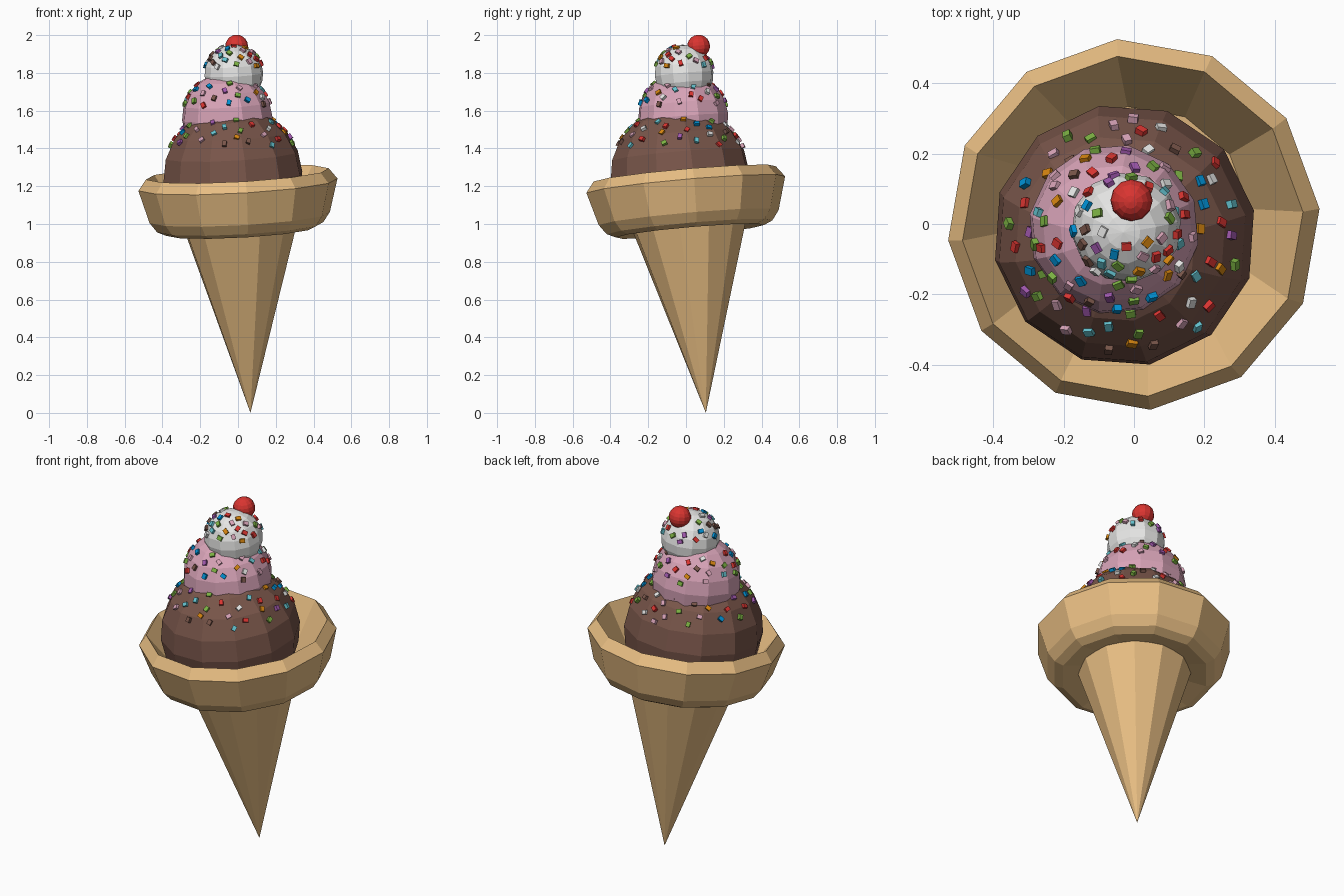
import bpy, bmesh, math, random
from mathutils import Vector, Matrix

if "Cube" in bpy.data.objects:
    bpy.data.objects.remove(bpy.data.objects["Cube"], do_unlink=True)
random.seed(23)


def material(name, rgb):
    m = bpy.data.materials.new(name)
    m.use_nodes = True
    m.diffuse_color = (*rgb, 1)
    m.node_tree.nodes["Principled BSDF"].inputs["Base Color"].default_value = (*rgb, 1)
    return m


wafer = material("wafer", (.80, .51, .225))
chocolate = material("chocolate", (.19, .092, .068))
pink = material("strawberry pink", (.69, .37, .48))
white = material("vanilla white", (.79, .79, .78))
red = material("cherry red", (.7, .035, .03))
sugar = [red, white, pink, chocolate,
         material("blue", (.0, .29, .68)), material("green", (.2, .44, .055)),
         material("purple", (.36, .1, .43)), material("orange", (.66, .23, .005)),
         material("cyan", (.13, .55, .63))]
# Red, pink and green turn up twice as often as the other colours
deck = [*range(len(sugar)), sugar.index(red), sugar.index(pink), 5]

# The whole treat leans along one axis that starts at the cone tip
axis = Vector((-.055, -.088, 1)).normalized()
lean = Vector((0, 0, 1)).rotation_difference(axis).to_matrix().to_4x4()
tip = Vector((.066, .105, .0))
SIDES = 12


def finish(name, bm, mats):
    mesh = bpy.data.meshes.new(name)
    bm.to_mesh(mesh)
    bm.free()
    obj = bpy.data.objects.new(name, mesh)
    for m in mats:
        mesh.materials.append(m)
    bpy.context.collection.objects.link(obj)


def lathe(name, profile, turn, mat):
    """Revolve (radius, height) points into a faceted shell around the leaning axis."""
    bm = bmesh.new()
    verts = [bm.verts.new((r, 0, h)) for r, h in profile]
    edges = [bm.edges.new(pair) for pair in zip(verts, verts[1:])]
    bmesh.ops.spin(bm, geom=verts + edges, cent=(0, 0, 0), axis=(0, 0, 1),
                   angle=math.tau, steps=SIDES, use_duplicate=False)
    bmesh.ops.remove_doubles(bm, verts=bm.verts, dist=.0005)
    bmesh.ops.recalc_face_normals(bm, faces=bm.faces)
    place = Matrix.Translation(tip) @ lean @ Matrix.Rotation(math.radians(turn), 4, "Z")
    bmesh.ops.transform(bm, matrix=place, verts=bm.verts)
    finish(name, bm, [mat])


def ball(name, centre, radius, turn, mat):
    bm = bmesh.new()
    place = Matrix.Translation(centre) @ lean @ Matrix.Rotation(math.radians(turn), 4, "Z")
    bmesh.ops.create_uvsphere(bm, u_segments=SIDES, v_segments=10, radius=radius, matrix=place)
    finish(name, bm, [mat])


def sprinkles(name, centre, radius, low, high, count):
    """Scatter little sugar bricks over a band of a scoop, in golden-angle order."""
    bm = bmesh.new()
    top, bottom = math.cos(math.radians(low)), math.cos(math.radians(high))
    tints = []
    for i in range(count):
        c = top + (bottom - top) * (i + .5) / count
        s, a = math.sqrt(1 - c * c), i * 2.4 + random.uniform(-.1, .1)
        out = Vector((s * math.cos(a), s * math.sin(a), c))
        spot = Vector(centre) + out * radius * .985
        if (spot - cherry_centre).length < cherry_radius + .02:
            continue
        face_out = out.to_track_quat("Z", "Y").to_matrix().to_4x4()
        place = (Matrix.Translation(spot) @ face_out
                 @ Matrix.Rotation(random.uniform(0, math.pi), 4, "Z")
                 @ Matrix.Diagonal((.028, .022, .022, 1)))
        made = bmesh.ops.create_cube(bm, size=1, matrix=place)["verts"]
        # Deal the colours out evenly, in a fresh order each round
        tints = tints or random.sample(deck, len(deck))
        tint = tints.pop()
        for f in {f for v in made for f in v.link_faces}:
            f.material_index = tint
    finish(name, bm, sugar)


# Wafer cone and its wide cup
lathe("cone", [(0, 0), (.307, 1.0), (0, 1.0)], 20, wafer)
lathe("cone_cup", [(0, .99), (.29, .985), (.395, .967), (.442, .988), (.48, 1.04),
                   (.53, 1.215), (.486, 1.272), (.32, 1.02), (0, 1.0)], 5, wafer)

# Cherry on top
cherry_centre, cherry_radius = Vector((-.007, .067, 1.942)), .06
ball("cherry", cherry_centre, cherry_radius, 0, red)

# Scoops: name, centre, radius, turn, flavour, sprinkle band and count
for name, centre, radius, turn, mat, low, high, count in [
        ("chocolate_scoop", (-.027, -.032, 1.25), .375, 11, chocolate, 35, 64, 54),
        ("strawberry_scoop", (-.057, -.015, 1.56), .243, 20, pink, 38, 74, 42),
        ("vanilla_scoop", (-.022, -.01, 1.793), .157, 8, white, 10, 76, 42)]:
    ball(name, centre, radius, turn, mat)
    sprinkles(name.replace("scoop", "sprinkles"), centre, radius, low, high, count)
